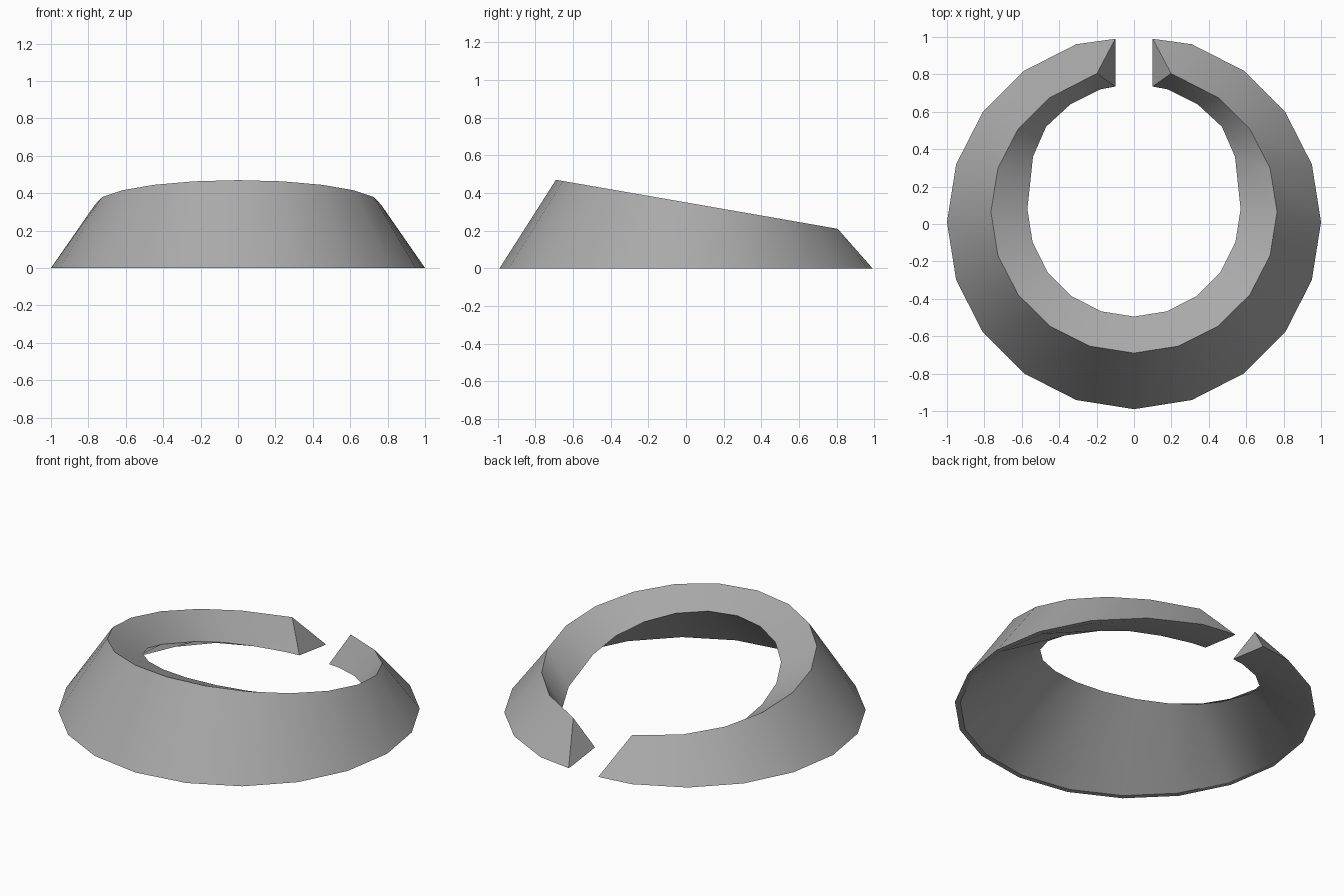
import bpy, bmesh
from math import sin, cos, radians

default = bpy.data.objects.get("Cube")
if default:
    bpy.data.objects.remove(default, do_unlink=True)

STEP = radians(18)


def arc(count, center_y, rx, ry):
    """Half outline from the middle of the front towards the back opening."""
    return [(rx * sin(STEP * i), center_y - ry * cos(STEP * i)) for i in range(count)]


# Half outlines in plan: base rim, ridge and inner edge
rim = arc(10, 0.01, 1, 1) + [(0.1, 0.99)]
ridge = arc(9, 0.065, 0.765, 0.755) + [(0.198, 0.805)] * 2
inner = arc(6, 0.08, 0.57, 0.575) + [
    (0.54, 0.36), (0.47, 0.52), (0.34, 0.64), (0.18, 0.72), (0.1, 0.735)]
lip = [(x * 0.97, y * 0.97) for x, y in rim[:-1]] + [(0.1, 0.965)]

# Heights: the ridge and the inner edge both slope down to the back
rows = [
    [(x, y, 0) for x, y in rim],
    [(x, y, 0.47 - 0.174 * (y + 0.69)) for x, y in ridge],
    [(x, y, 0.39 - 0.293 * (y + 0.495)) for x, y in inner],
    [(x, y, 0) for x, y in lip],
]


def mirrored(row):
    return [(-x, y, z) for x, y, z in reversed(row[1:])] + row


# Closed cross-section carried around the open ring
bm = bmesh.new()
loops = [[bm.verts.new(p) for p in mirrored(row)] for row in rows]
for a, b in zip(loops, loops[1:] + loops[:1]):
    for i in range(len(a) - 1):
        bm.faces.new((a[i], a[i + 1], b[i + 1], b[i]))
for end in (0, -1):
    bm.faces.new([loop[end] for loop in loops])
bmesh.ops.remove_doubles(bm, verts=bm.verts[:], dist=0.0005)
bmesh.ops.recalc_face_normals(bm, faces=bm.faces[:])

mesh = bpy.data.meshes.new("collar")
bm.to_mesh(mesh)
bm.free()

# Plain grey surface
grey = bpy.data.materials.new("grey")
grey.use_nodes = True
color = (0.4, 0.4, 0.4, 1)
grey.diffuse_color = color
grey.node_tree.nodes["Principled BSDF"].inputs["Base Color"].default_value = color
mesh.materials.append(grey)

collar = bpy.data.objects.new("collar", mesh)
bpy.context.collection.objects.link(collar)
bpy.ops.object.select_all(action="DESELECT")
collar.select_set(True)
bpy.context.view_layer.objects.active = collar
bpy.ops.object.shade_smooth_by_angle(angle=radians(30))
